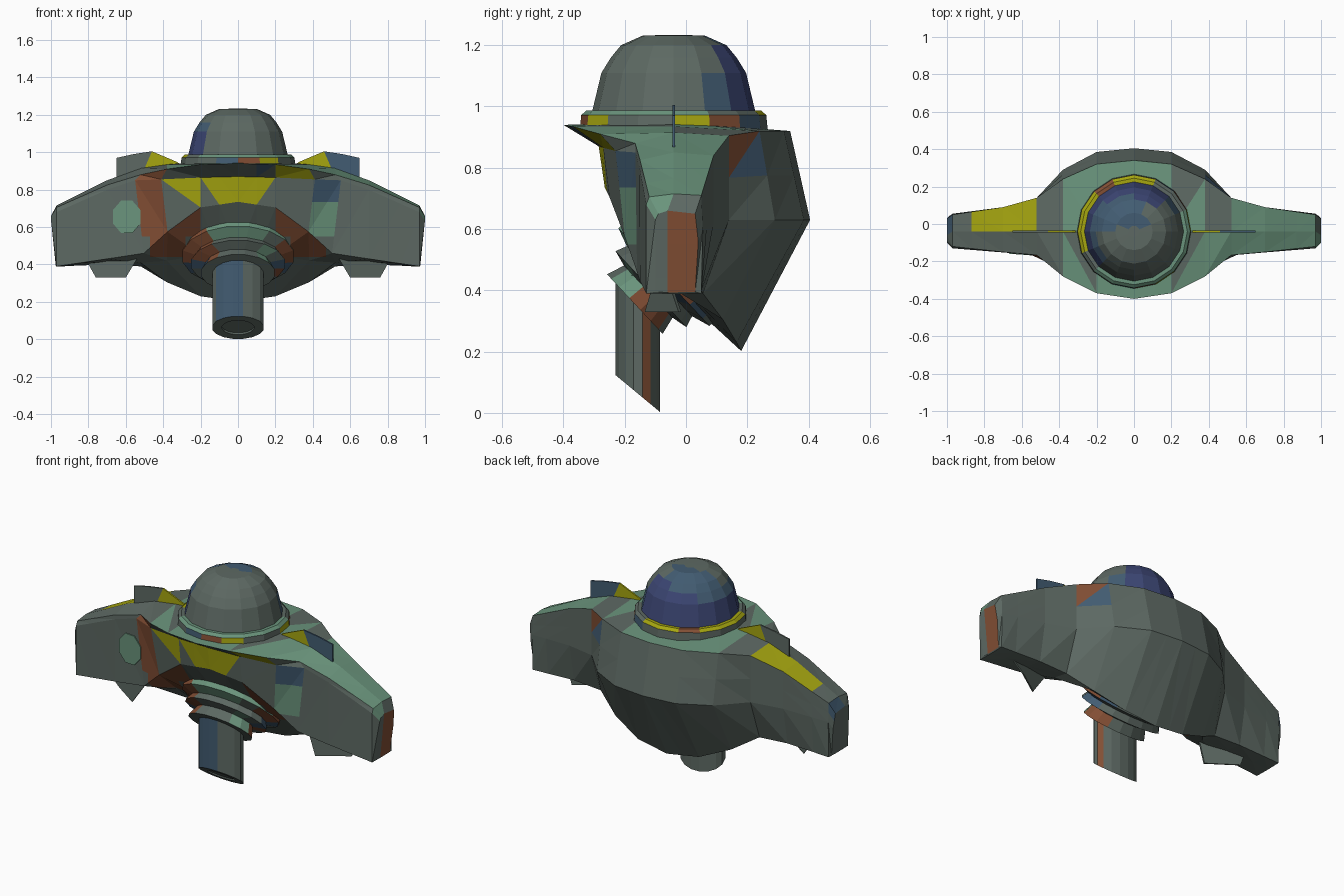
import bpy, bmesh, math

if "Cube" in bpy.data.objects:
    bpy.data.objects.remove(bpy.data.objects["Cube"])

# ---------- flat colours ----------
def lin(c):
    c /= 255
    return c / 12.92 if c <= 0.04045 else ((c + 0.055) / 1.055) ** 2.4

COLOURS = {"grey": (93, 105, 99), "green": (106, 148, 124), "brown": (130, 78, 52),
           "blue": (66, 92, 114), "navy": (60, 70, 116), "yellow": (166, 166, 16)}
NAMES = list(COLOURS)
MATS = []
for name, rgb in COLOURS.items():
    m = bpy.data.materials.new(name)
    m.diffuse_color = (*[lin(c) for c in rgb], 1)
    m.use_nodes = True
    m.node_tree.nodes["Principled BSDF"].inputs["Base Color"].default_value = m.diffuse_color
    MATS.append(m)

def finish(name, bm, rule=None):
    """Turn a bmesh into an object; rule(face centre) returns a colour name."""
    bmesh.ops.recalc_face_normals(bm, faces=bm.faces[:])
    if rule:
        for f in bm.faces:
            f.material_index = NAMES.index(rule(f.calc_center_median()))
    me = bpy.data.meshes.new(name)
    bm.to_mesh(me)
    bm.free()
    for m in MATS:
        me.materials.append(m)
    ob = bpy.data.objects.new(name, me)
    bpy.context.collection.objects.link(ob)
    return ob

def loft(name, loops, rule):
    """Skin a stack of closed loops and cap both ends."""
    bm = bmesh.new()
    rows = [[bm.verts.new(p) for p in loop] for loop in loops]
    n = len(rows[0])
    for a, b in zip(rows, rows[1:]):
        for k in range(n):
            bm.faces.new((a[k], a[(k + 1) % n], b[(k + 1) % n], b[k]))
    bm.faces.new(rows[0])
    bm.faces.new(rows[-1])
    return finish(name, bm, rule)

def plate(name, pts, colour, thick=0.009):
    """Thin upright plate, extruded along y from (x, y, z) outline points."""
    loops = [[(x, y + d, z) for x, y, z in pts] for d in (-thick / 2, thick / 2)]
    return loft(name, loops, lambda c: colour)

def circle(n=16, phase=0.0):
    return [(math.cos(t), math.sin(t)) for t in
            (math.tau * (k + phase) / n for k in range(n))]

# ---------- hull and side pods: sections along x, each outline in (y, z) ----------
# order: spine, front lip, lip underside, band bottom, belly, keel, back bulge, back rim
HALF = [
    (0.00, [(-.04, .95), (-.40, .94), (-.285, .87), (-.265, .735), (-.10, .46), (.18, .202), (.405, .63), (.34, .92)]),
    (0.20, [(-.04, .95), (-.37, .935), (-.27, .865), (-.25, .705), (-.07, .45), (.165, .23), (.385, .63), (.32, .92)]),
    (0.38, [(-.04, .935), (-.28, .91), (-.23, .855), (-.20, .575), (-.02, .42), (.12, .305), (.29, .63), (.24, .92)]),
    (0.52, [(-.04, .915), (-.166, .88), (-.165, .85), (-.16, .46), (-.05, .41), (.055, .39), (.14, .63), (.14, .905)]),
    (0.70, [(-.04, .85), (-.15, .825), (-.152, .80), (-.15, .43), (-.05, .415), (.05, .40), (.09, .62), (.09, .84)]),
    (0.97, [(-.04, .715), (-.12, .705), (-.13, .68), (-.13, .39), (-.04, .388), (.05, .39), (.055, .60), (.05, .71)]),
    (1.00, [(-.06, .66), (-.09, .65), (-.10, .63), (-.10, .395), (-.06, .393), (.03, .395), (.04, .56), (.03, .65)]),
]

def between(i, x):
    """Add an interpolated section at x after section i."""
    (xa, a), (xb, b) = HALF[i], HALF[i + 1]
    t = (x - xa) / (xb - xa)
    HALF.insert(i + 1, (x, [tuple(u + (v - u) * t for u, v in zip(p, q)) for p, q in zip(a, b)]))

between(4, .87)
between(0, .10)
for x, pts in HALF:                       # extra row halfway down the back rim
    pts.insert(7, tuple((u + v) / 2 for u, v in zip(pts[6], pts[7])))

# painted panels: (side, segment, strip) -> colours of its two triangles
PAINT = {}
for s in (-1, 1):
    PAINT[s, 0, 2] = ("yellow", "yellow")
    PAINT[s, 1, 2] = ("yellow", "grey")
    PAINT[s, 2, 3] = PAINT[s, 3, 3] = ("brown", "brown")
    PAINT[s, 0, 0] = PAINT[s, 1, 0] = ("green", "green")
    PAINT[s, 0, 8] = PAINT[s, 1, 8] = ("green", "green")
    PAINT[s, 2, 0] = ("grey", "green")
for seg in (4, 5, 6):
    PAINT[1, seg, 0] = PAINT[1, seg, 8] = ("green", "green")
for seg in (4, 5):
    PAINT[-1, seg, 8] = ("yellow", "yellow")
PAINT.update({
    (-1, 2, 2): ("yellow", "grey"), (-1, 3, 2): ("brown", "brown"), (-1, 3, 1): ("brown", "brown"),
    (1, 3, 2): ("green", "green"), (1, 2, 1): ("yellow", "yellow"), (1, 1, 1): ("blue", "grey"),
    (1, 3, 7): ("blue", "brown"), (1, 3, 0): ("green", "green"),
    (-1, 2, 8): ("green", "green"), (1, 2, 8): ("grey", "green"),
    (-1, 7, 7): ("blue", "blue"), (-1, 7, 8): ("blue", "blue"),
    (1, 7, 0): ("green", "green"), (1, 7, 1): ("green", "green"),
})

def shift(x, j, z):
    """Sideways offset: slanted band ends and pod tips leaning in at the bottom."""
    if j in (2, 3) and x in (.38, .52):
        return .12 * (z - .6)
    return -.025 * max(0, .64 - z) / .24 if x == 1 else 0

bm = bmesh.new()
centre = [bm.verts.new((0, y, z)) for y, z in HALF[0][1]]
for side in (-1, 1):
    rows = [centre]
    for x, pts in HALF[1:]:
        rows.append([bm.verts.new((side * (x + shift(x, j, z)), y, z))
                     for j, (y, z) in enumerate(pts)])
    for seg, (a, b) in enumerate(zip(rows, rows[1:])):
        for j in range(9):
            k = (j + 1) % 9
            cols = PAINT.get((side, seg, j), ("grey", "grey"))
            for tri, col in zip(((a[j], b[j], a[k]), (b[j], b[k], a[k])), cols):
                bm.faces.new(tri).material_index = NAMES.index(col)
    tip = rows[-1]
    bm.faces.new(tip[:5])
    bm.faces.new(tip[4:] + tip[:1]).material_index = NAMES.index("brown" if side > 0 else "grey")

# cut the front panels so their paint can stop at straight lines
for co, no in (((0, 0, .735), (0, 0, 1)), ((0, 0, .55), (0, 0, 1)), ((0, 0, .44), (0, 0, 1)),
               ((.28, 0, 0), (1, 0, 0)), ((-.28, 0, 0), (1, 0, 0)),
               ((.47, 0, 0), (1, 0, 0)), ((-.47, 0, 0), (1, 0, 0))):
    bmesh.ops.bisect_plane(bm, geom=bm.verts[:] + bm.edges[:] + bm.faces[:],
                           plane_co=co, plane_no=no, dist=1e-5)
for f in bm.faces:
    c = f.calc_center_median()
    col = NAMES[f.material_index]
    if c.y > -.01 or abs(c.x) > .6 or c.z > .86:
        continue
    if col == "green" and c.x > .3:
        col = "blue" if c.z > .735 else "green" if c.z > .55 else "grey"
    if col == "brown" and c.z < .55 and not (.28 < abs(c.x) < .47 and c.z > .44):
        col = "grey"
    f.material_index = NAMES.index(col)
finish("hull", bm)

# ---------- dome and its seating ring ----------
CY = -0.04

def turned(profile):
    return [[(r * c, CY + r * s, z) for c, s in circle()] for z, r in profile]

def dome_rule(c):
    y = c.y - CY
    if c.z > 1.21:
        return "blue" if y > .02 and c.x < .06 else "grey"
    if c.z > 1.16:
        return "navy" if y > .11 and c.x > -.02 else "blue" if y > .03 and c.x < .05 else "grey"
    if c.z > 1.11:
        return "navy" if y > .14 else "blue" if c.x < -.14 and y > -.14 else "grey"
    if y > .17 or (c.x < -.17 and y > -.17):
        return "navy"
    return "blue" if y > .1 else "grey"

def ring_rule(c):
    y = c.y - CY
    if c.z > .96:                                   # upper bevel and top
        if y > -.07 and c.x < .13:
            return "brown" if -.22 < c.x < -.13 and y > 0 else "yellow"
        return "green" if y < .07 and c.x > -.2 else "grey"
    if y < -.22:                                    # front wall
        return ("yellow" if c.x > .1 else "brown" if c.x > 0 else
                "blue" if c.x > -.1 else "grey")
    if c.x > .1 and y > 0:                          # right wall
        return "yellow" if y < .1 else "brown" if y < .2 else "blue"
    return "grey"

loft("dome", turned([(.94, .268), (.985, .266), (1.11, .236), (1.16, .205), (1.2, .172),
                     (1.232, .10), (1.233, .03)]), dome_rule)
loft("dome_ring", turned([(.91, .308), (.972, .302), (.987, .285), (.987, .255)]), ring_rule)

# ---------- stepped rings around the barrel, tilted forward and down ----------
def tilted(t, r):
    """Squashed loop at distance t behind the collar face."""
    w = r if r < .3 else .92 * r
    return [(w * c, -.167 + .73 * t - .462 * r * s, .355 + .68 * t + .496 * r * s)
            for c, s in circle(16, .5)]

def mount_rule(c):
    if c.z > .55 and c.x > -.13:
        return "green"
    if c.x > .12 and .41 < c.z < .5 and c.y < -.16:
        return "green"
    if c.z > .43 and (c.x < -.12 or c.x > .24):
        return "brown"
    if .1 < c.x < .22 and c.z < .38 and -.17 < c.y < -.07:
        return "brown"
    return "blue" if abs(c.x) > .15 and .36 < c.z < .43 else "grey"

STEPS = [(0, .2), (.06, .175), (.072, .255), (.11, .235), (.13, .328), (.30, .33)]
loft("barrel_mount", [tilted(t, r) for t, r in STEPS], mount_rule)

# ---------- barrel with slanted, recessed muzzle ----------
def barrel_loop(scale, top=None, lift=0):
    out = []
    for c, s in circle(16, .5):
        y = -.157 + .074 * scale * s
        z = top if top else .003 + (-.085 - y) * .83 + lift
        out.append((.14 * scale * c, y, z))
    return out

def barrel_rule(c):
    if c.z > .15:
        if -.11 < c.x < .02 and c.y < -.17:
            return "blue"
        if c.x > .12 and c.y > -.157:
            return "brown"
    return "grey"

loft("barrel", [barrel_loop(1, .45), barrel_loop(1), barrel_loop(.62),
                barrel_loop(.62, lift=.01)], barrel_rule)

# ---------- thin fins above and below each pod ----------
for side, label, outer in ((-1, "left", "grey"), (1, "right", "blue")):
    def outline(*pts):
        return [(side * x, y, z) for x, y, z in pts]
    plate(label + "_fin_inner", outline((.28, CY, .92), (.33, CY, .95), (.46, CY, 1.005),
                                        (.51, CY, .89)), "yellow")
    plate(label + "_fin_outer", outline((.46, CY, 1.005), (.56, CY, .99), (.65, CY, .97),
                                        (.65, CY, .85), (.51, CY, .89)), outer)
    plate(label + "_lower_fin", outline((.54, -.10, .43), (.60, -.13, .33), (.76, -.02, .33),
                                        (.81, -.05, .42)), "grey")

# ---------- painted patch on the left pod front ----------
patch = []
for c, s in circle(8, .5):
    x = -.595 + .08 * c
    patch.append((x, -.166 + .075 * (abs(x) - .52), .655 + .093 * s))
plate("left_pod_patch", patch, "green", 0.008)
